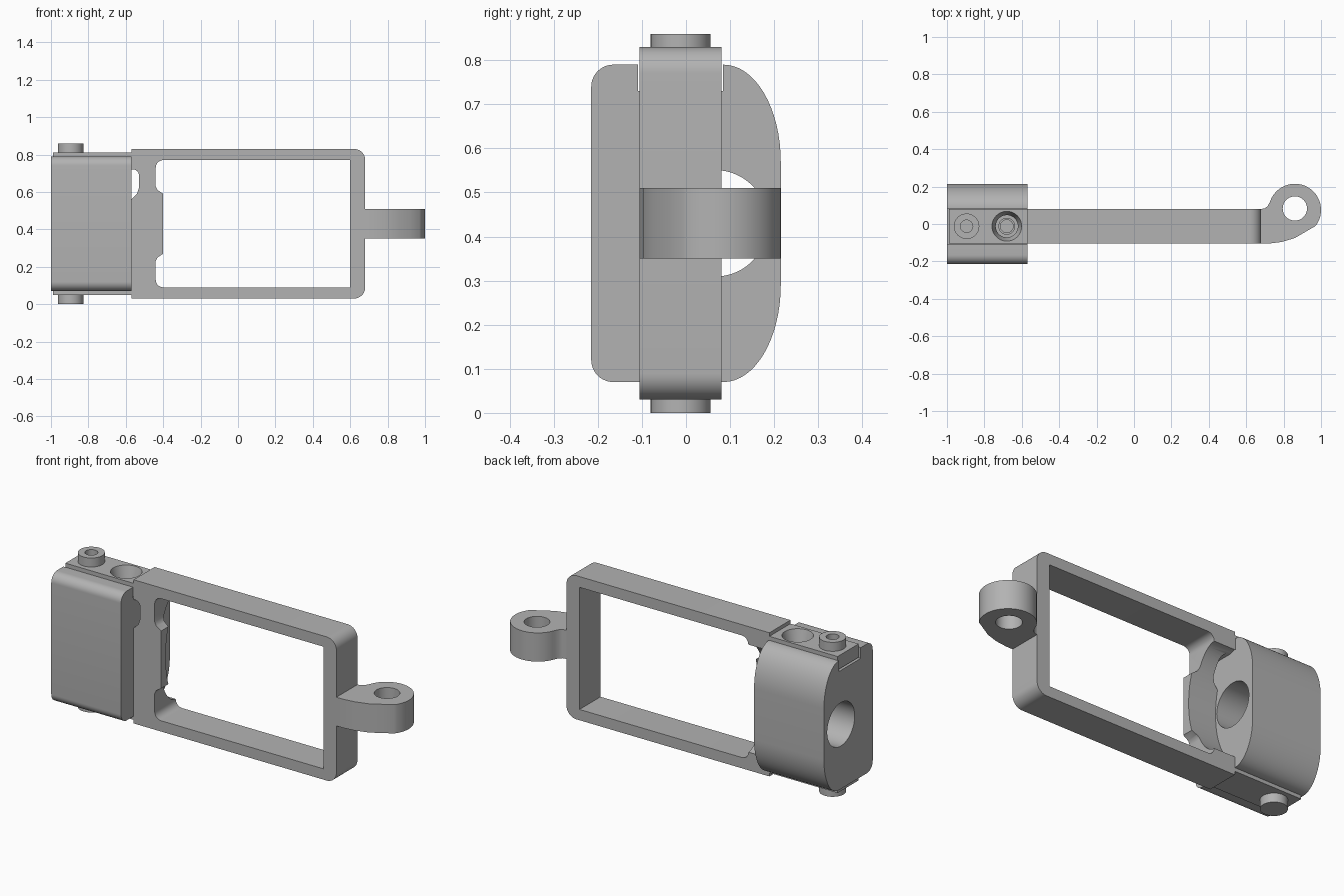
import bpy, bmesh
from math import sin, cos, pi, radians
from mathutils import Matrix, Vector

cube = bpy.data.objects.get("Cube")
if cube:
    bpy.data.objects.remove(cube, do_unlink=True)

grey = bpy.data.materials.new("grey_metal")
grey.use_nodes = True
colour = (0.45, 0.45, 0.45, 1)
grey.diffuse_color = colour
grey.node_tree.nodes["Principled BSDF"].inputs["Base Color"].default_value = colour

MID = 0.43          # mirror plane height
BACK, FRONT = 0.08, -0.105
SCREW_Y = -0.012


def add(name, bm):
    bmesh.ops.recalc_face_normals(bm, faces=bm.faces)
    mesh = bpy.data.meshes.new(name)
    bm.to_mesh(mesh)
    bm.free()
    mesh.materials.append(grey)
    ob = bpy.data.objects.new(name, mesh)
    bpy.context.collection.objects.link(ob)
    return ob


def prism(name, pts, axis, lo, hi):
    """Extrude a 2D outline along an axis."""
    bm = bmesh.new()
    place = {"x": lambda a, b: (lo, a, b), "y": lambda a, b: (a, lo, b),
             "z": lambda a, b: (a, b, lo)}[axis]
    face = bm.faces.new([bm.verts.new(place(*p)) for p in pts])
    out = bmesh.ops.extrude_face_region(bm, geom=[face])
    move = Vector([hi - lo if axis == k else 0 for k in "xyz"])
    bmesh.ops.translate(bm, vec=move, verts=[v for v in out["geom"] if isinstance(v, bmesh.types.BMVert)])
    return add(name, bm)


def box(name, x, y, z):
    return prism(name, [(x[0], y[0]), (x[1], y[0]), (x[1], y[1]), (x[0], y[1])], "z", *z)


def cylinder(name, x, y, z0, z1, r0, r1=None):
    bm = bmesh.new()
    bmesh.ops.create_cone(bm, cap_ends=True, segments=40, radius1=r0,
                          radius2=r0 if r1 is None else r1, depth=z1 - z0,
                          matrix=Matrix.Translation((x, y, (z0 + z1) / 2)))
    return add(name, bm)


def arc(cx, cy, rx, ry, start, end, n=10):
    angles = [radians(start + (end - start) * i / n) for i in range(n + 1)]
    return [(cx + rx * cos(a), cy + ry * sin(a)) for a in angles]


def flip(ob):
    """Mirror a part to the lower end."""
    bm = bmesh.new()
    bm.from_mesh(ob.data)
    for v in bm.verts:
        v.co.z = 2 * MID - v.co.z
    bmesh.ops.recalc_face_normals(bm, faces=bm.faces)
    bm.to_mesh(ob.data)
    bm.free()
    return ob


def cut(ob, *cutters):
    bpy.context.view_layer.objects.active = ob
    for c in cutters:
        mod = ob.modifiers.new("cut", "BOOLEAN")
        mod.operation, mod.solver, mod.object = "DIFFERENCE", "EXACT", c
        bpy.ops.object.modifier_apply(modifier=mod.name)
        bpy.data.objects.remove(c, do_unlink=True)
    return ob


# Clamp body: small radii at the front, broad curves at the back
outline = (arc(0.085, 0.57, 0.13, 0.22, 0, 90, 16) + arc(-0.165, 0.74, 0.05, 0.05, 90, 180)
           + arc(-0.165, 0.12, 0.05, 0.05, 180, 270) + arc(0.085, 0.29, 0.13, 0.22, 270, 360, 16))
body = prism("clamp_body", outline, "x", -1, -0.57)
cut(body, prism("bore", arc(0.065, MID, 0.121, 0.121, 0, 354, 59), "x", -1.1, -0.5))

# Main frame with rounded outer corners on its left
frame = prism("frame", [(-0.57, 0.83), (-0.57, 0.03)] + arc(0.62, 0.09, 0.06, 0.06, 270, 360)
              + arc(0.62, 0.77, 0.06, 0.06, 0, 90), "y", FRONT, BACK)
opening = ([(0.6, 0.09), (0.6, 0.77)] + arc(-0.40, 0.73, 0.04, 0.04, 90, 180, 6)
           + [(-0.44, 0.63), (-0.43, 0.61), (-0.40, 0.59), (-0.40, 0.27), (-0.43, 0.25), (-0.44, 0.23)]
           + arc(-0.40, 0.13, 0.04, 0.04, 180, 270, 6))
notch = ([(-0.6, 0.56), (-0.57, 0.56), (-0.54, 0.59), (-0.53, 0.62)]
         + arc(-0.56, 0.69, 0.03, 0.03, 0, 90, 6) + [(-0.6, 0.72)])
cut(frame, prism("opening", opening, "y", -0.3, 0.3),
    prism("notch", notch, "y", -0.3, 0.3), flip(prism("notch", notch, "y", -0.3, 0.3)),
    prism("post_hollow", arc(0.085, MID, 0.15, 0.3, 0, 354, 59), "x", -0.7, -0.3))

# Side lug with an eye
lug_outline = ([(0.66, BACK), (0.66, FRONT), (0.72, FRONT), (0.79, -0.096), (0.86, -0.075), (0.92, -0.04)]
               + arc(0.86, 0.075, 0.14, 0.14, -38, 162, 32)
               + [(0.715, 0.096), (0.70, 0.084), (0.68, BACK)])
lug = prism("side_lug", lug_outline, "z", 0.35, 0.51)
cut(lug, cylinder("eye", 0.86, 0.083, 0.3, 0.6, 0.065))

parts = [body, frame, lug]

# Tabs and screws at both ends of the body
for end in ("upper", "lower"):
    place = flip if end == "lower" else (lambda ob: ob)
    cut(body, place(box("slot", (-1.1, -0.5), (FRONT - 0.004, BACK + 0.004), (0.73, 0.9))),
        place(cylinder("well", -0.68, SCREW_Y, 0.66, 0.9, 0.06)))
    tab = place(box(end + "_tab", (-0.99, -0.56), (FRONT, BACK), (0.735, 0.81)))
    cut(tab, place(cylinder("sink", -0.68, SCREW_Y, 0.70, 0.815, 0.05, 0.081)))
    head = place(cylinder(end + "_screw", -0.895, SCREW_Y, 0.79, 0.86, 0.068))
    cut(head, place(cylinder("socket", -0.895, SCREW_Y, 0.825, 0.9, 0.033)))
    pin = place(cylinder(end + "_set_screw", -0.68, SCREW_Y, 0.64, 0.735, 0.045))
    cut(pin, place(cylinder("socket", -0.68, SCREW_Y, 0.705, 0.8, 0.034)))
    parts += [tab, head, pin]

# Smooth curved faces, keep edges sharp
bpy.ops.object.select_all(action="DESELECT")
for ob in parts:
    ob.select_set(True)
bpy.context.view_layer.objects.active = body
bpy.ops.object.shade_smooth_by_angle(angle=radians(30))
